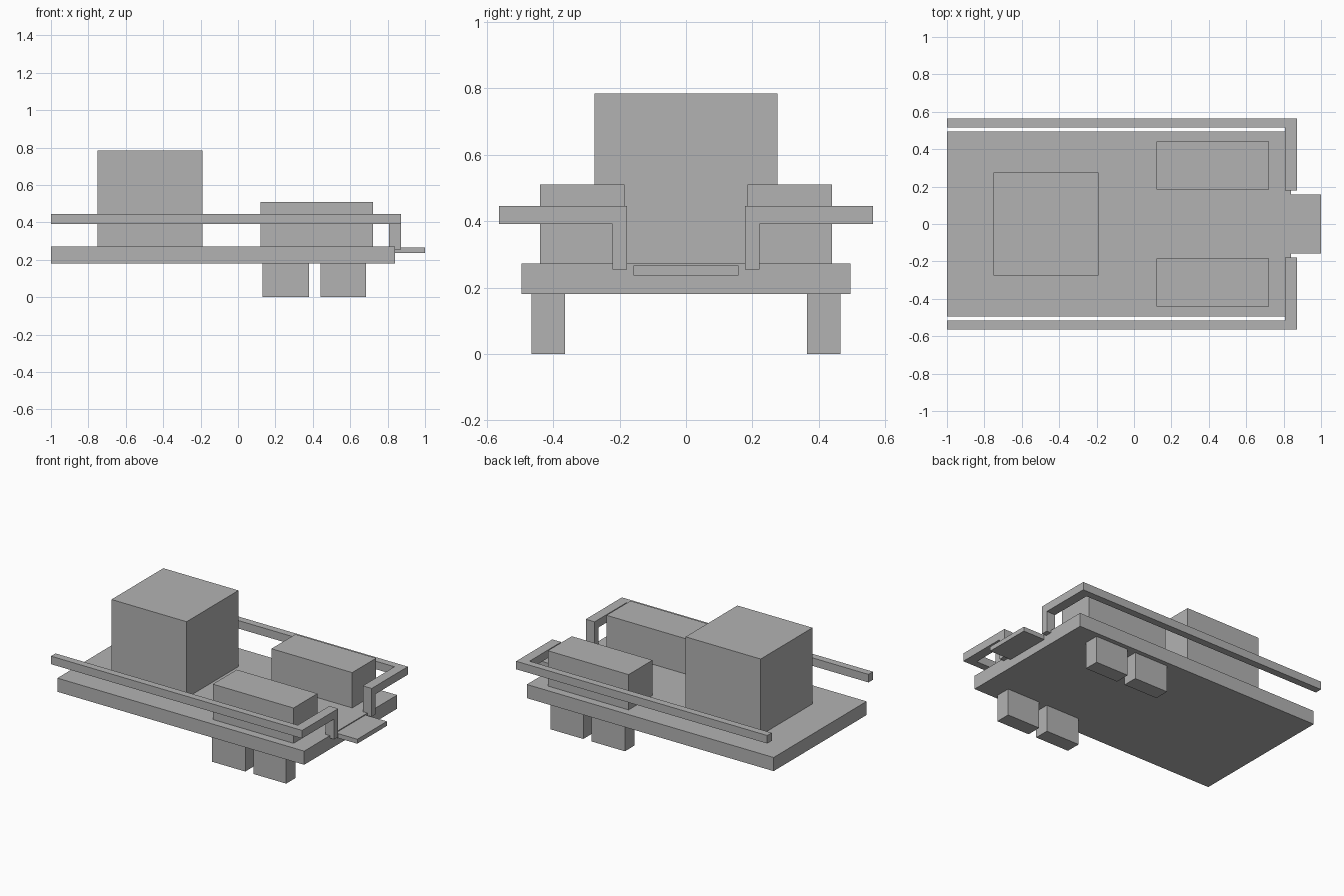
import bpy
import bmesh
from mathutils import Vector

cube = bpy.data.objects.get("Cube")
if cube:
    bpy.data.objects.remove(cube, do_unlink=True)

grey = bpy.data.materials.new("plain grey")
grey.use_nodes = True
grey.diffuse_color = (0.45, 0.45, 0.45, 1)
grey.node_tree.nodes["Principled BSDF"].inputs["Base Color"].default_value = grey.diffuse_color


def finish(name, bm):
    mesh = bpy.data.meshes.new(name)
    bm.to_mesh(mesh)
    bm.free()
    mesh.materials.append(grey)
    obj = bpy.data.objects.new(name, mesh)
    bpy.context.collection.objects.link(obj)
    return obj


def box(name, x, y, z):
    """Flat-faced block spanning the given (low, high) ranges."""
    bm = bmesh.new()
    bmesh.ops.create_cube(bm, size=1)
    for v in bm.verts:
        v.co = Vector(r[0] if c < 0 else r[1] for c, r in zip(v.co, (x, y, z)))
    return finish(name, bm)


def prism(name, outline, z):
    """Flat outline in x and y, raised from z[0] to z[1]."""
    bm = bmesh.new()
    face = bm.faces.new([bm.verts.new((px, py, z[0])) for px, py in outline])
    top = bmesh.ops.extrude_face_region(bm, geom=[face])["geom"]
    bmesh.ops.translate(bm, vec=(0, 0, z[1] - z[0]),
                        verts=[g for g in top if isinstance(g, bmesh.types.BMVert)])
    bmesh.ops.recalc_face_normals(bm, faces=bm.faces)
    return finish(name, bm)


# Deck, rear cabin and front step
box("deck", (-1, 0.84), (-0.495, 0.495), (0.18, 0.272))
box("cabin", (-0.75, -0.19), (-0.276, 0.276), (0.272, 0.785))
box("front_step", (0.84, 1), (-0.158, 0.158), (0.236, 0.266))

# Parts repeated on both sides
for side, s in (("left", 1), ("right", -1)):
    def span(a, b):
        return tuple(sorted((s * a, s * b)))

    box(side + "_side_box", (0.12, 0.722), span(0.185, 0.44), (0.272, 0.51))
    box(side + "_rear_foot", (0.13, 0.38), span(0.365, 0.465), (0, 0.18))
    box(side + "_front_foot", (0.44, 0.685), span(0.365, 0.465), (0, 0.18))

    # L-shaped handrail with a post at its inner end
    rail = [(-1, 0.515), (0.806, 0.515), (0.806, 0.178), (0.872, 0.178),
            (0.872, 0.563), (-1, 0.563)]
    prism(side + "_handrail", [(x, s * y) for x, y in rail], (0.392, 0.446))
    box(side + "_rail_post", (0.806, 0.872), span(0.178, 0.221), (0.255, 0.392))
